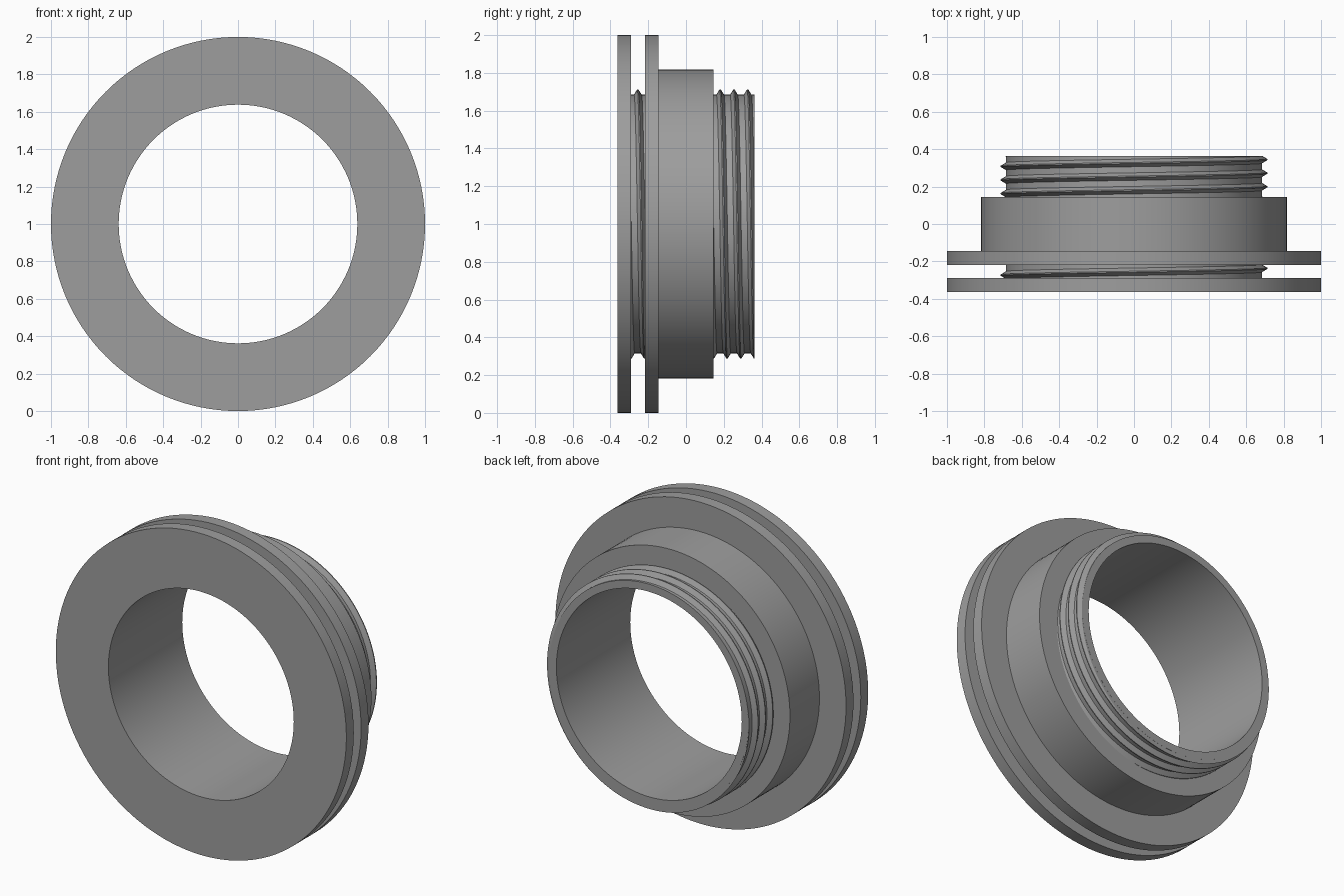
import bpy, bmesh, math

if "Cube" in bpy.data.objects:
    bpy.data.objects.remove(bpy.data.objects["Cube"])

SEG = 128          # sides around the axis
PITCH = 0.0727     # thread advance per turn
CZ = 1.0           # height of the axis, which runs along y

grey = bpy.data.materials.new("grey metal")
grey.diffuse_color = (0.34, 0.34, 0.34, 1)
grey.use_nodes = True
grey.node_tree.nodes["Principled BSDF"].inputs["Base Color"].default_value = grey.diffuse_color


def place(angle, r, y):
    """Point at a clockwise angle from the top, seen from the front."""
    return (r * math.sin(angle), y, CZ + r * math.cos(angle))


def finish(name, bm):
    bmesh.ops.recalc_face_normals(bm, faces=bm.faces)
    mesh = bpy.data.meshes.new(name)
    bm.to_mesh(mesh)
    bm.free()
    mesh.materials.append(grey)
    ob = bpy.data.objects.new(name, mesh)
    bpy.context.collection.objects.link(ob)
    bpy.ops.object.select_all(action='DESELECT')
    ob.select_set(True)
    bpy.context.view_layer.objects.active = ob
    bpy.ops.object.shade_smooth_by_angle(angle=math.radians(25))
    return ob


def bridge(bm, a, b):
    n = len(a)
    for i in range(n):
        j = (i + 1) % n
        bm.faces.new((a[i], a[j], b[j], b[i]))


def revolve(name, profile):
    """Turn a closed (radius, y) profile around the axis."""
    bm = bmesh.new()
    rings = [[bm.verts.new(place(2 * math.pi * k / SEG, r, y)) for r, y in profile]
             for k in range(SEG)]
    for k in range(SEG):
        bridge(bm, rings[k], rings[(k + 1) % SEG])
    return finish(name, bm)


# Threaded tube with its front flange
revolve("flanged_tube", [(0.638, -0.363), (1.0, -0.363), (1.0, -0.29),
                         (0.685, -0.29), (0.685, 0.363), (0.638, 0.363)])

# Loose washer and the round nut behind it
revolve("washer", [(0.685, -0.218), (1.0, -0.218), (1.0, -0.145), (0.685, -0.145)])
revolve("round_nut", [(0.685, -0.145), (0.817, -0.145), (0.817, 0.145), (0.685, 0.145)])

# Helical thread ridge, starting inside the flange and trimmed at the tube end
bm = bmesh.new()
section = [(0.672, -0.028), (0.713, -0.003), (0.713, 0.003), (0.672, 0.028)]
top_y = 0.181
first, last = int(-6.9 * SEG), int(3.2 * SEG)
loops = []
for k in range(first, last + 1):
    y0 = top_y + PITCH * k / SEG
    loops.append([bm.verts.new(place(2 * math.pi * k / SEG, r, y0 + dy))
                  for r, dy in section])
for a, b in zip(loops, loops[1:]):
    bridge(bm, a, b)
bm.faces.new(loops[0])
bm.faces.new(loops[-1])
for y, ny in ((0.3625, 1), (-0.33, -1)):
    cut = bmesh.ops.bisect_plane(bm, geom=bm.verts[:] + bm.edges[:] + bm.faces[:],
                                 plane_co=(0, y, 0), plane_no=(0, ny, 0),
                                 clear_outer=True)
    rim = [e for e in cut["geom_cut"] if isinstance(e, bmesh.types.BMEdge)]
    bmesh.ops.triangle_fill(bm, edges=rim, use_beauty=True)
finish("thread", bm)
